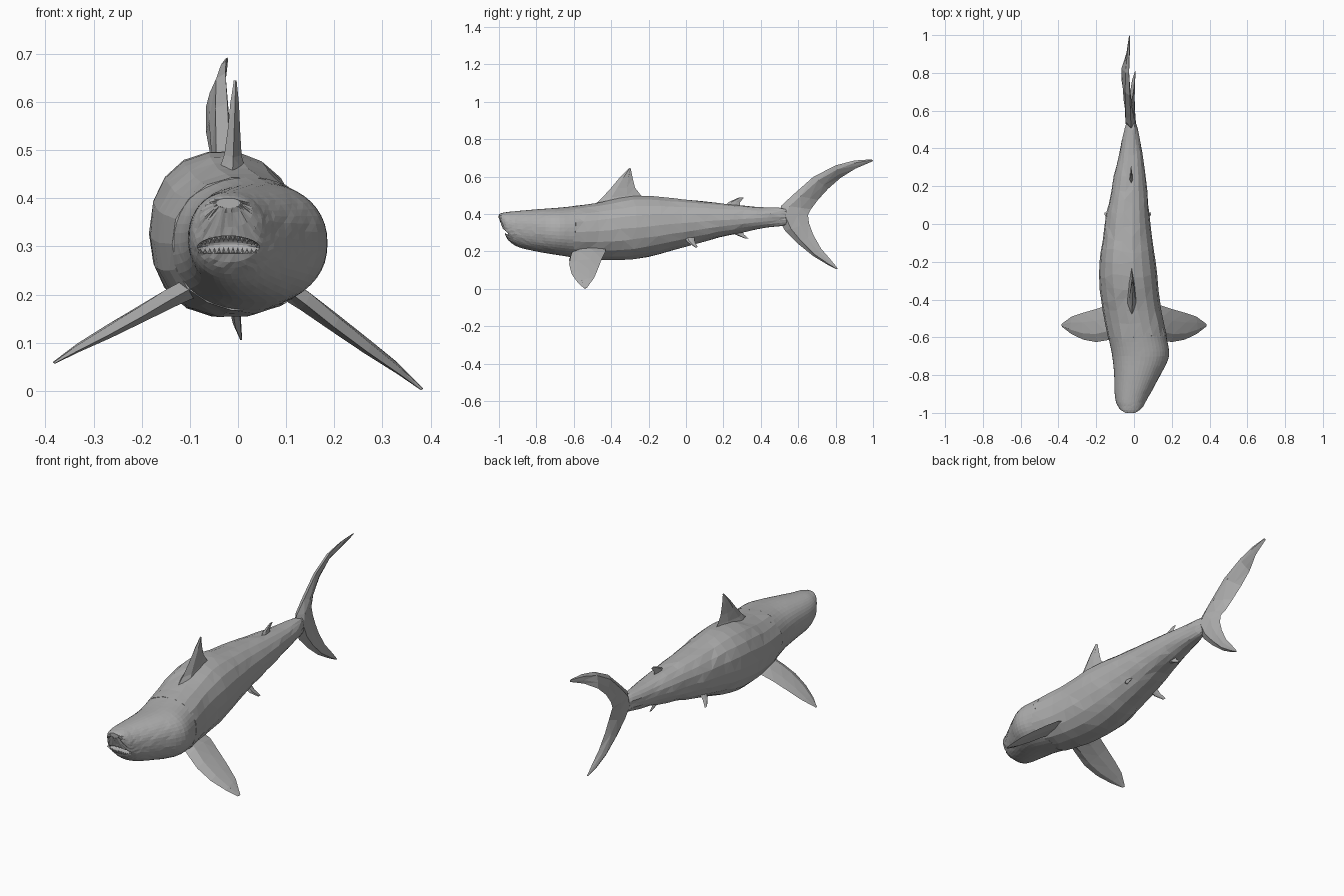
import bpy, bmesh, math, random
from mathutils import Vector

random.seed(4)
if "Cube" in bpy.data.objects:
    bpy.data.objects.remove(bpy.data.objects["Cube"])

skin = bpy.data.materials.new("grey skin")
skin.use_nodes = True
GREY = (0.42, 0.42, 0.42, 1)
skin.diffuse_color = GREY
skin.node_tree.nodes["Principled BSDF"].inputs["Base Color"].default_value = GREY


def make(name, bm):
    bmesh.ops.recalc_face_normals(bm, faces=bm.faces)
    mesh = bpy.data.meshes.new(name)
    bm.to_mesh(mesh)
    bm.free()
    obj = bpy.data.objects.new(name, mesh)
    bpy.context.collection.objects.link(obj)
    mesh.materials.append(skin)
    return obj


def skin_rings(bm, rings):
    """Bridge rings of points and cap both ends."""
    loops = [[bm.verts.new(p) for p in ring] for ring in rings]
    n = len(loops[0])
    for a, b in zip(loops, loops[1:]):
        for i in range(n):
            j = (i + 1) % n
            bm.faces.new((a[i], a[j], b[j], b[i]))
    bm.faces.new(loops[0])
    bm.faces.new(loops[-1])


# Trunk outline: y, right side, left side, underside, back
OUTLINE = [
    (-1.0, -.045, .005, .38, .40), (-.985, -.07, .03, .34, .405),
    (-.965, -.085, .05, .285, .409), (-.945, -.095, .06, .255, .412),
    (-.9, -.102, .085, .225, .416), (-.8, -.105, .14, .2, .425),
    (-.7, -.115, .185, .183, .432), (-.6, -.135, .172, .168, .442),
    (-.45, -.165, .14, .154, .465), (-.25, -.183, .118, .163, .497),
    (0, -.152, .085, .228, .476), (.2, -.115, .066, .28, .455),
    (.4, -.073, .04, .322, .436), (.5, -.05, .02, .335, .434),
    (.57, -.03, .0, .35, .42)]


def outline_at(y):
    """Smooth reading of the outline between its stations."""
    k = max(i for i, s in enumerate(OUTLINE[:-1]) if s[0] <= y or i == 0)
    p1, p2 = OUTLINE[k], OUTLINE[k + 1]
    p0, p3 = OUTLINE[max(k - 1, 0)], OUTLINE[min(k + 2, len(OUTLINE) - 1)]
    h = p2[0] - p1[0]
    t = (y - p1[0]) / h
    out = []
    for c in range(1, 5):
        m1 = (p2[c] - p0[c]) / (p2[0] - p0[0]) * h
        m2 = (p3[c] - p1[c]) / (p3[0] - p1[0]) * h
        out.append((2*t**3 - 3*t*t + 1) * p1[c] + (t**3 - 2*t*t + t) * m1
                   + (3*t*t - 2*t**3) * p2[c] + (t**3 - t*t) * m2)
    return out


def trunk(name, stations, sides, jitter, swell=1.0):
    bm = bmesh.new()
    rings = []
    for y in stations:
        xr, xl, zb, zt = outline_at(y)
        ring = []
        for i in range(sides):
            a = math.tau * i / sides
            c, s = math.cos(a), math.sin(a)
            x = (xr + xl) / 2 + (xl - xr) / 2 * swell * math.copysign(abs(c) ** .92, c)
            z = (zb + zt) / 2 + (zt - zb) / 2 * swell * math.copysign(abs(s) ** .92, s)
            w = jitter * (xl - xr)
            ring.append((x + random.uniform(-w, w) / 3,
                         y + random.uniform(-jitter, jitter),
                         z + random.uniform(-w, w) / 3))
        rings.append(ring)
    skin_rings(bm, rings)
    bmesh.ops.triangulate(bm, faces=[f for f in bm.faces if len(f.verts) == 4],
                          quad_method='SHORT_EDGE')
    return make(name, bm)


# Finely faceted head, coarser body
head = trunk("head", [-1, -.996, -.985, -.975, -.965, -.955, -.945, -.93, -.915]
             + [-.9 + .025 * i for i in range(14)], 44, .002)
body = trunk("body", [-.6 + .065 * i for i in range(19)], 18, .014, 1.015)

# Mouth opening cut into the head
bm = bmesh.new()
bmesh.ops.create_uvsphere(bm, u_segments=28, v_segments=14, radius=1)
for v in bm.verts:
    x = v.co.x
    v.co = (-.02 + .068 * x, -.965 + .045 * v.co.y, .304 + .019 * v.co.z - .008 * x * x)
cutter = make("mouth_cutter", bm)
cutter.hide_render = True
cut = head.modifiers.new("mouth", 'BOOLEAN')
cut.operation = 'DIFFERENCE'
cut.solver = 'EXACT'
cut.object = cutter
bpy.context.view_layer.objects.active = head
bpy.ops.object.modifier_apply(modifier=cut.name)
bpy.data.objects.remove(cutter)

# Two rows of pointed teeth following the lips
for name, side in (("upper_teeth", 1), ("lower_teeth", -1)):
    bm = bmesh.new()
    for i in range(13):
        u = -1 + i / 6
        arch = math.sqrt(max(0, 1 - (u * .9) ** 2))
        base = Vector((-.02 + .058 * u, -.94 - .025 * arch,
                       .304 - .008 * u * u + side * (.004 + .014 * arch)))
        tip = base + Vector((0, -.003, -side * .013 * (.5 + .5 * arch)))
        ring = [bm.verts.new(base + Vector((.0045 * math.cos(a), .004 * math.sin(a), 0)))
                for a in (0, math.pi / 2, math.pi, -math.pi / 2)]
        top = bm.verts.new(tip)
        bm.faces.new(ring)
        for j in range(4):
            bm.faces.new((ring[j], ring[(j + 1) % 4], top))
    make(name, bm)


def fin(name, sections):
    """Blade through sections of (leading point, trailing point, thickness)."""
    bm = bmesh.new()
    rings = []
    for k, (lead, trail, thick) in enumerate(sections):
        lead, trail = Vector(lead), Vector(trail)
        before, after = sections[max(k - 1, 0)], sections[min(k + 1, len(sections) - 1)]
        span = (Vector(after[0]) + Vector(after[1]) - Vector(before[0]) - Vector(before[1]))
        n = (trail - lead).cross(span).normalized() * thick / 2
        f, b = lead.lerp(trail, .25), lead.lerp(trail, .65)
        rings.append([lead, f + n, b + n * .7, trail, b - n * .7, f - n])
    skin_rings(bm, rings)
    bmesh.ops.triangulate(bm, faces=bm.faces[:])
    return make(name, bm)


# Pectoral fins, the right one held a little higher
for name, side, drop in (("left_pectoral_fin", 1, 1), ("right_pectoral_fin", -1, .74)):
    def at(x, y, z):
        return (side * x, y, .215 - (.215 - z) * drop)
    fin(name, [(at(.08, -.6, .225), at(.08, -.43, .225), .045),
               (at(.14, -.615, .18), at(.14, -.43, .2), .04),
               (at(.2, -.625, .132), at(.2, -.45, .16), .032),
               (at(.27, -.612, .08), at(.27, -.47, .108), .024),
               (at(.335, -.58, .035), at(.33, -.49, .06), .014),
               (at(.38, -.545, .002), at(.385, -.53, .005), .004)])

# Dorsal fin
fin("dorsal_fin", [((-.012, -.5, .44), (-.012, -.22, .48), .06),
                   ((-.01, -.45, .485), (-.012, -.245, .505), .036),
                   ((-.008, -.4, .54), (-.01, -.272, .54), .026),
                   ((-.006, -.35, .6), (-.01, -.285, .59), .018),
                   ((-.005, -.305, .645), (-.008, -.295, .643), .006)])

# Crescent tail, swept from its lower tip to its upper tip
fin("tail_fin", [((.006, .805, .105), (.008, .812, .108), .004),
                 ((-.005, .755, .13), (.004, .77, .16), .016),
                 ((-.012, .68, .175), (0, .722, .215), .026),
                 ((-.015, .6, .24), (-.006, .68, .29), .034),
                 ((-.015, .53, .31), (-.012, .658, .35), .045),
                 ((-.015, .49, .38), (-.022, .652, .395), .055),
                 ((-.016, .51, .445), (-.04, .668, .425), .048),
                 ((-.018, .575, .505), (-.055, .705, .475), .038),
                 ((-.022, .68, .598), (-.066, .76, .535), .03),
                 ((-.026, .8, .66), (-.066, .825, .592), .022),
                 ((-.025, .9, .686), (-.04, .905, .642), .014),
                 ((-.022, .99, .692), (-.026, 1, .683), .005)])


# Small rear fins: x, y and z of the root, then the offset to the tip
def small_fin(name, root, tip, length):
    r, t = Vector(root), Vector(tip)
    back = Vector((0, length, 0))
    fin(name, [(r - t * .6, r - t * .6 + back, .022),
               (r + t * .3 + back * .2, r + t * .3 + back * .9, .014),
               (r + t + back * .75, r + t + back * 1.05, .006)])


small_fin("second_dorsal_fin", (-.015, .205, .452), (0, .01, .036), .09)
small_fin("anal_fin", (-.02, .24, .3), (0, .02, -.03), .07)
small_fin("left_pelvic_fin", (.055, -.01, .265), (.032, .01, -.042), .06)
small_fin("right_pelvic_fin", (-.12, -.01, .265), (-.034, .01, -.042), .06)
